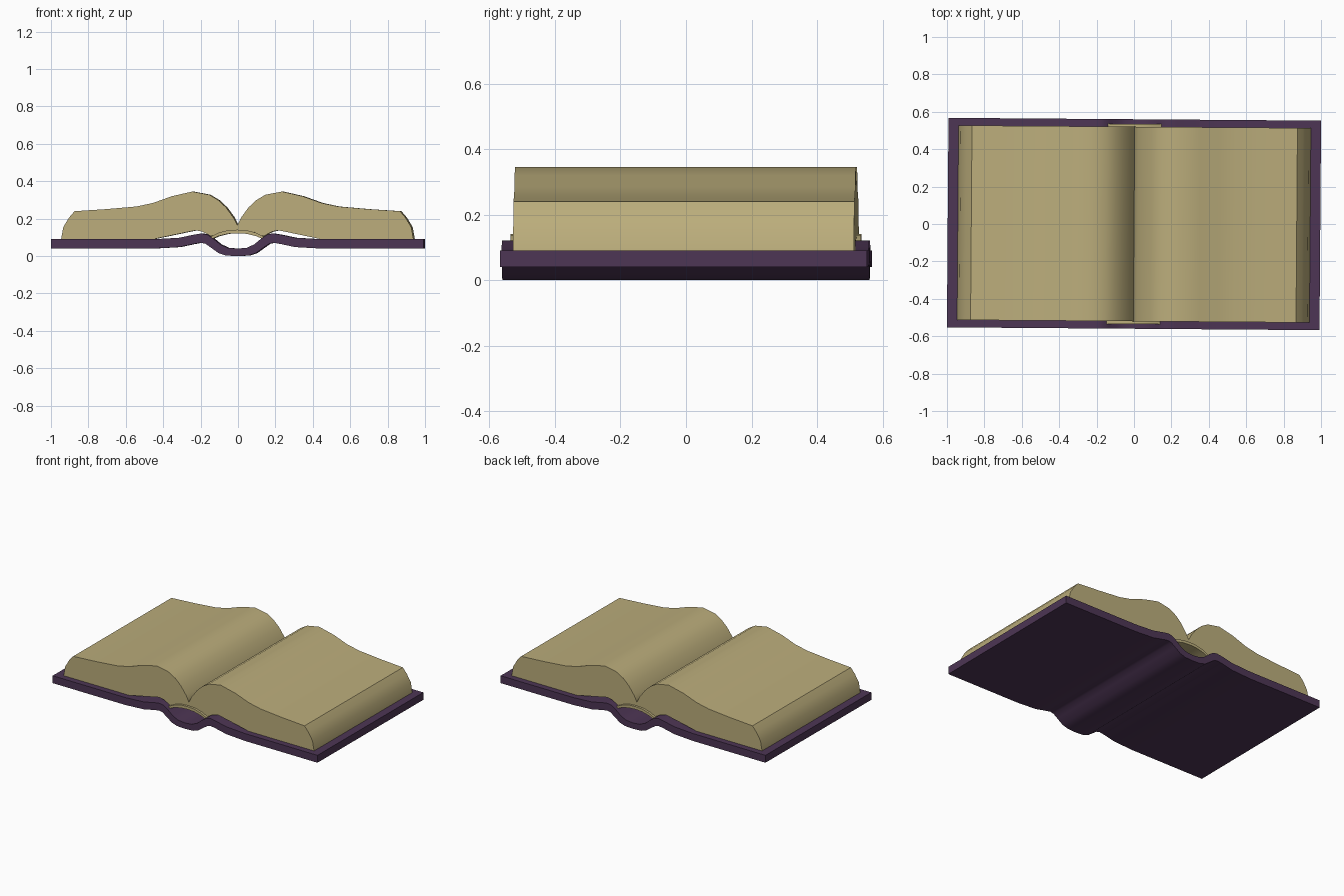
import bpy, bmesh, math
from mathutils import Matrix

if "Cube" in bpy.data.objects:
    bpy.data.objects.remove(bpy.data.objects["Cube"])

TILT = Matrix.Rotation(math.radians(-0.43), 4, 'Z')   # book lies slightly askew


def material(name, color):
    m = bpy.data.materials.new(name)
    m.diffuse_color = (*color, 1)
    m.use_nodes = True
    m.node_tree.nodes["Principled BSDF"].inputs["Base Color"].default_value = m.diffuse_color
    return m


purple = material("cover_purple", (0.075, 0.036, 0.09))
cream = material("paper_cream", (0.50, 0.42, 0.20))


def extrude_profile(name, pts, half_depth, mat):
    """Closed XZ outline extruded along y."""
    bm = bmesh.new()
    face = bm.faces.new([bm.verts.new((x, -half_depth, z)) for x, z in pts])
    ext = bmesh.ops.extrude_face_region(bm, geom=[face])
    verts = [g for g in ext["geom"] if isinstance(g, bmesh.types.BMVert)]
    bmesh.ops.translate(bm, vec=(0, 2 * half_depth, 0), verts=verts)
    bmesh.ops.recalc_face_normals(bm, faces=bm.faces)
    bm.transform(TILT)
    me = bpy.data.meshes.new(name)
    bm.to_mesh(me)
    bm.free()
    me.materials.append(mat)
    ob = bpy.data.objects.new(name, me)
    bpy.context.collection.objects.link(ob)
    bpy.ops.object.select_all(action='DESELECT')
    bpy.context.view_layer.objects.active = ob
    ob.select_set(True)
    bpy.ops.object.shade_smooth_by_angle(angle=math.radians(30))
    return ob


def flip(pts):
    return [(-x, z) for x, z in pts]


def band(top, bottom):
    """Symmetric strip from half curves that run from the centre outwards."""
    full_top = flip(top)[:0:-1] + top
    full_bottom = flip(bottom)[:0:-1] + bottom
    return full_top + full_bottom[::-1]


# Cover with rounded spine
cover_top = [(0, .04), (.05, .044), (.09, .062), (.13, .095), (.16, .115),
             (.19, .121), (.23, .115), (.31, .098), (.45, .09), (.996, .09)]
cover_bottom = [(0, 0), (.06, .003), (.10, .016), (.14, .045), (.17, .066),
                (.195, .071), (.23, .065), (.31, .048), (.45, .04), (.996, .04)]
extrude_profile("cover", band(cover_top, cover_bottom), 0.56, purple)

# Curved backing strip behind the pages
strip_top = [(0, .141), (.05, .138), (.10, .125), (.155, .098)]
strip_bottom = [(0, .122), (.05, .119), (.10, .107), (.14, .09)]
extrude_profile("spine_lining", band(strip_top, strip_bottom), 0.535, cream)

# Two page blocks
pages = [(0, .165), (.02, .205), (.06, .26), (.10, .298), (.15, .328), (.24, .345),
         (.35, .32), (.45, .284), (.54, .265), (.70, .251), (.87, .24),
         (.90, .205), (.93, .155), (.942, .09),
         (.45, .09), (.34, .113), (.22, .138), (.185, .13), (.14, .106),
         (.10, .124), (.05, .137), (0, .14)]
extrude_profile("pages_right", pages, 0.52, cream)
extrude_profile("pages_left", flip(pages), 0.52, cream)
